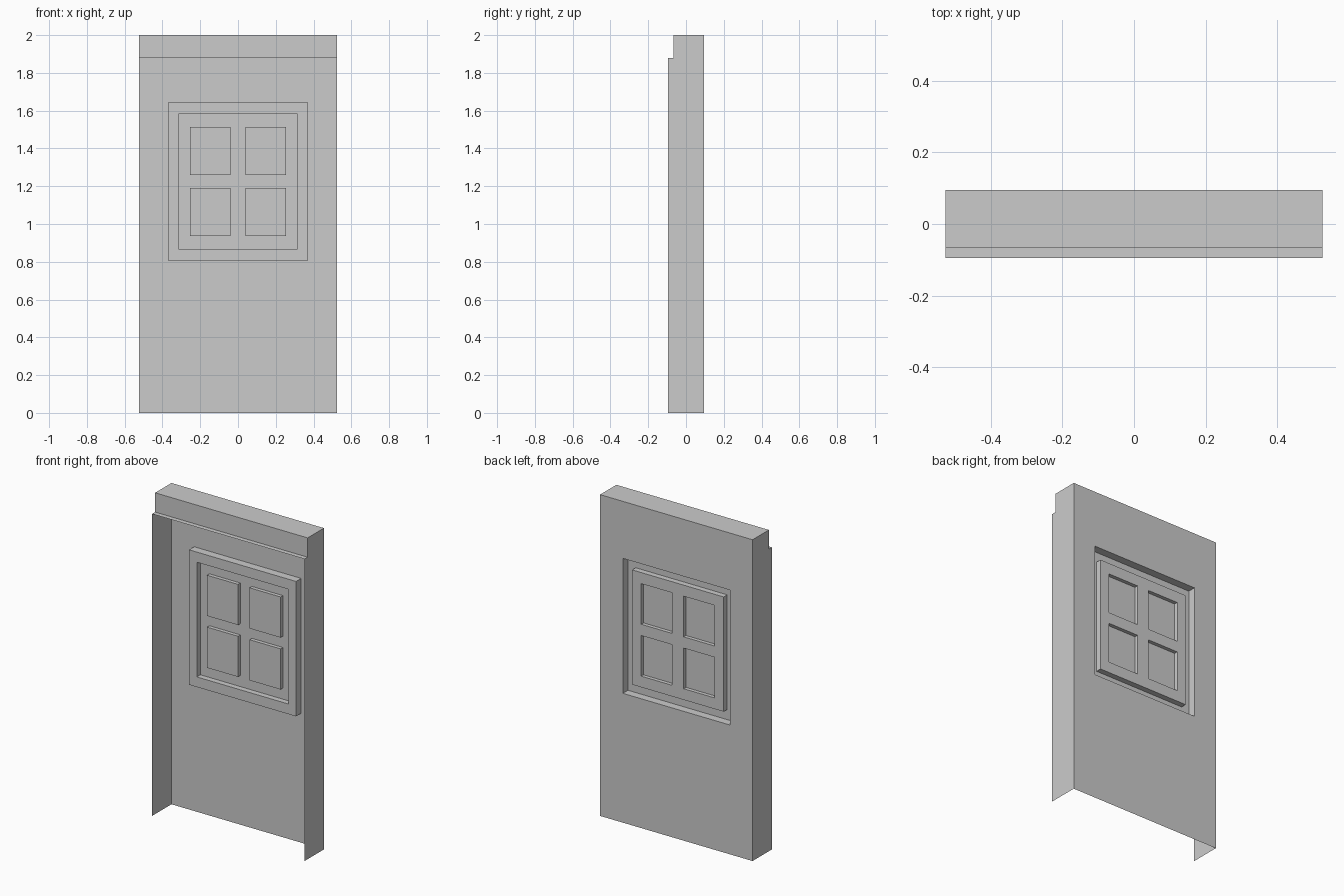
import bpy, bmesh

old = bpy.data.objects.get("Cube")
if old:
    bpy.data.objects.remove(old)

GREY = (0.6, 0.6, 0.6, 1)
mat = bpy.data.materials.new("plain grey")
mat.use_nodes = True
mat.diffuse_color = GREY
mat.node_tree.nodes["Principled BSDF"].inputs["Base Color"].default_value = GREY

HALF_W, HEIGHT, BACK, FRONT = 0.525, 2.0, 0.095, -0.095
LIP_Y, LIP_Z = -0.065, 1.88
MID_Z = 1.225
FRAME_D, PLATE_D, PANE_D = 0.05, 0.015, 0.038


def make(name, build):
    bm = bmesh.new()
    build(bm)
    bmesh.ops.remove_doubles(bm, verts=bm.verts, dist=0.0001)
    bmesh.ops.recalc_face_normals(bm, faces=bm.faces)
    mesh = bpy.data.meshes.new(name)
    bm.to_mesh(mesh)
    bm.free()
    mesh.materials.append(mat)
    obj = bpy.data.objects.new(name, mesh)
    bpy.context.collection.objects.link(obj)


def face(bm, points):
    bm.faces.new([bm.verts.new(p) for p in points])


def rect(x0, x1, z0, z1, depth):
    """Upright rectangle, set forward from the back sheet by depth."""
    y = BACK - depth
    return [(x0, y, z0), (x1, y, z0), (x1, y, z1), (x0, y, z1)]


def centred(half_x, half_z, depth):
    return rect(-half_x, half_x, MID_Z - half_z, MID_Z + half_z, depth)


def band(bm, a, b):
    """Faces joining two rectangles corner to corner."""
    for i in range(4):
        j = (i + 1) % 4
        face(bm, [a[i], a[j], b[j], b[i]])


# Open-fronted casing: sides, top, upper front strip and its ledge
def casing(bm):
    profile = [(BACK, 0), (FRONT, 0), (FRONT, LIP_Z), (LIP_Y, LIP_Z),
               (LIP_Y, HEIGHT), (BACK, HEIGHT)]
    for x in (-HALF_W, HALF_W):
        face(bm, [(x, y, z) for y, z in profile])
    for (y0, z0), (y1, z1) in zip(profile[2:], profile[3:]):
        face(bm, [(-HALF_W, y0, z0), (HALF_W, y0, z0),
                  (HALF_W, y1, z1), (-HALF_W, y1, z1)])


# Back sheet pressed forward into the window frame
def door_sheet(bm):
    loops = [rect(-HALF_W, HALF_W, 0, HEIGHT, 0),
             centred(0.368, 0.42, 0), centred(0.368, 0.42, FRAME_D),
             centred(0.315, 0.357, FRAME_D), centred(0.315, 0.357, PLATE_D)]
    for a, b in zip(loops, loops[1:]):
        band(bm, a, b)


# Window plate with four panes pressed forward
def window_panes(bm):
    xs = [-0.315, -0.253, -0.04, 0.04, 0.253, 0.315]
    zs = [MID_Z + h for h in (-0.357, -0.288, -0.035, 0.035, 0.288, 0.357)]
    for i in range(5):
        for j in range(5):
            cell = xs[i], xs[i + 1], zs[j], zs[j + 1]
            if i % 2 and j % 2:
                band(bm, rect(*cell, PLATE_D), rect(*cell, PANE_D))
                face(bm, rect(*cell, PANE_D))
            else:
                face(bm, rect(*cell, PLATE_D))


make("casing", casing)
make("door_sheet", door_sheet)
make("window_panes", window_panes)
